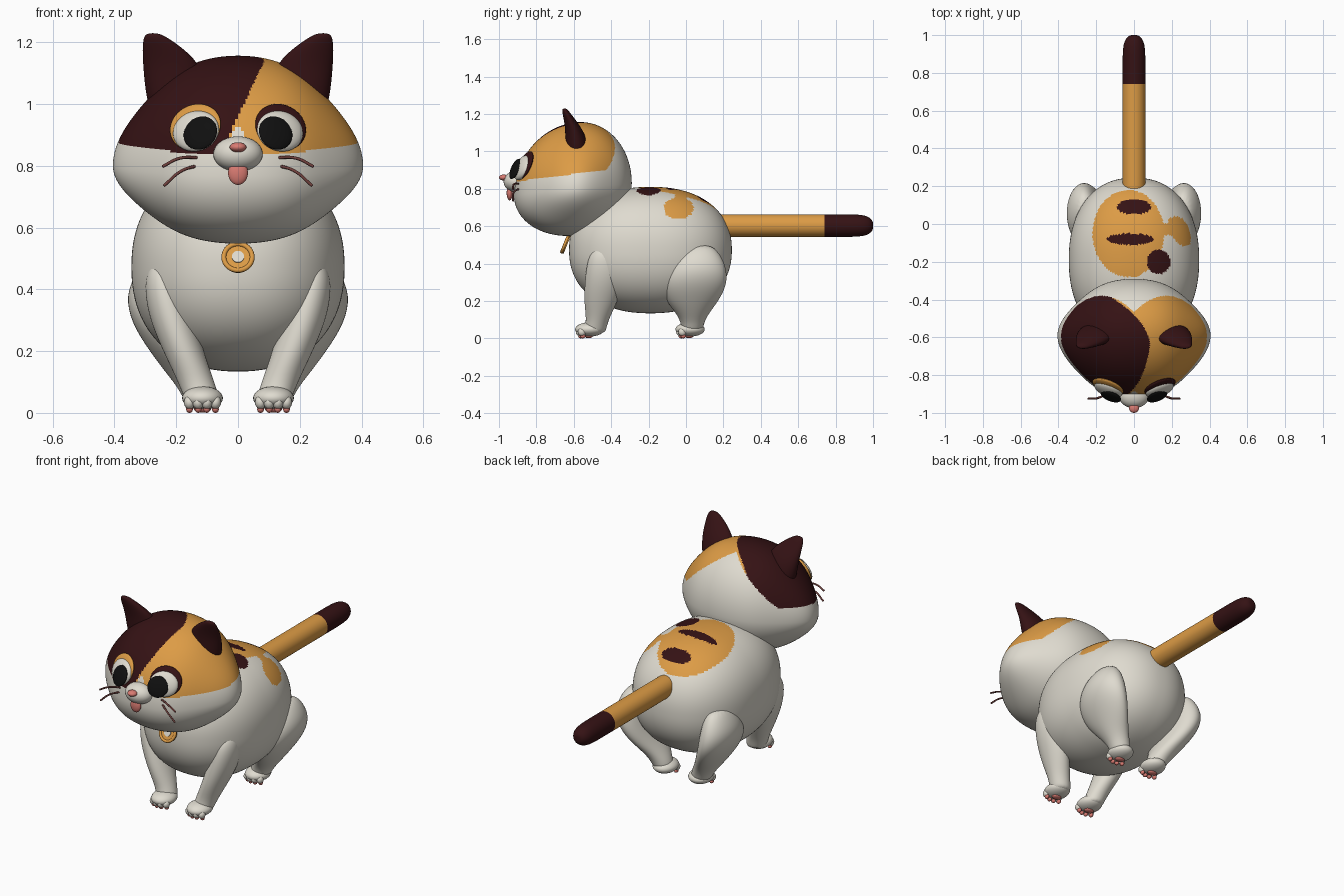
import bpy, bmesh, math
from mathutils import Vector, Matrix

cube = bpy.data.objects.get("Cube")
if cube:
    bpy.data.objects.remove(cube, do_unlink=True)


def material(name, rgb):
    m = bpy.data.materials.new(name)
    m.use_nodes = True
    m.diffuse_color = (*rgb, 1)
    node = next(n for n in m.node_tree.nodes if n.type == "BSDF_PRINCIPLED")
    node.inputs["Base Color"].default_value = (*rgb, 1)
    node.inputs["Roughness"].default_value = 0.7
    return m


WHITE = material("cream white", (0.74, 0.71, 0.63))
ORANGE = material("orange fur", (0.72, 0.33, 0.06))
DARK = material("dark brown fur", (0.035, 0.006, 0.007))
BLACK = material("pupil black", (0.005, 0.005, 0.005))
PINK = material("pink", (0.70, 0.20, 0.17))
WHISKER = material("whisker brown", (0.16, 0.05, 0.045))


def finish(name, bm, mats, rule=None):
    """Turn a bmesh into a smooth object; rule picks a slot from a face centre."""
    bmesh.ops.recalc_face_normals(bm, faces=bm.faces)
    for f in bm.faces:
        f.smooth = True
        if rule:
            f.material_index = rule(*f.calc_center_median())
    mesh = bpy.data.meshes.new(name)
    bm.to_mesh(mesh)
    bm.free()
    for m in mats:
        mesh.materials.append(m)
    obj = bpy.data.objects.new(name, mesh)
    bpy.context.collection.objects.link(obj)
    return obj


def ball(name, loc, radii, mat, normal=None, segs=32):
    """Ellipsoid whose third radius points along normal."""
    bm = bmesh.new()
    bmesh.ops.create_uvsphere(bm, u_segments=segs, v_segments=segs * 5 // 8, radius=1)
    rot = Matrix()
    if normal:
        rot = Vector(normal).to_track_quat("Z", "Y").to_matrix().to_4x4()
    bm.transform(Matrix.Translation(loc) @ rot @ Matrix.Diagonal((*radii, 1)))
    return finish(name, bm, [mat])


def shaped_sphere(name, segs, rings, shape, mats, rule):
    bm = bmesh.new()
    bmesh.ops.create_uvsphere(bm, u_segments=segs, v_segments=rings, radius=1)
    for v in bm.verts:
        v.co = shape(*v.co)
    return finish(name, bm, mats, rule)


def loft(name, stations, mats, side=1, matrix=None, rule=None, n=16):
    """Skin elliptical rings given as (x, y, z, rx, ry)."""
    bm = bmesh.new()
    rings = []
    for x, y, z, rx, ry in stations:
        rings.append([bm.verts.new((side * (x + rx * math.cos(a)), y + ry * math.sin(a), z))
                      for a in (math.tau * i / n for i in range(n))])
    for a, b in zip(rings, rings[1:]):
        for i in range(n):
            j = (i + 1) % n
            bm.faces.new((a[i], a[j], b[j], b[i]))
    bm.faces.new(rings[0])
    bm.faces.new(rings[-1])
    if matrix:
        bm.transform(matrix)
    obj = finish(name, bm, mats, rule)
    sub = obj.modifiers.new("smooth", "SUBSURF")
    sub.levels = sub.render_levels = 2
    return obj


def inside(u, v, cu, cv, ru, rv):
    return ((u - cu) / ru) ** 2 + ((v - cv) / rv) ** 2 < 1


# Body: rounded ellipsoid with fur patches on the back
def body_shape(x, y, z):
    p = 2.25
    f = (abs(x) ** p + abs(y) ** p + abs(z) ** p) ** (-1 / p)
    return (0.345 * x * f, -0.19 + 0.435 * y * f, 0.472 + 0.338 * z * f)


def body_colour(x, y, z):
    if z < 0.55:
        return 0
    if inside(x, y, 0.13, -0.2, 0.062, 0.065):
        return 2
    if inside(x, y, 0.0, 0.09, 0.09, 0.04) or inside(x, y, -0.02, -0.08, 0.125, 0.03):
        return 2
    if inside(x, y, -0.03, -0.05, 0.19, 0.23):
        return 1
    if x > 0 and inside(y, z, -0.04, 0.695, 0.08, 0.058):
        return 1
    return 1 if 0.1 < x < 0.24 and abs(y + 0.03) < 0.03 else 0


FUR = [WHITE, ORANGE, DARK]
shaped_sphere("body", 176, 120, body_shape, FUR, body_colour)


# Head: lemon shape with pointed cheeks and a two-tone cap
def head_shape(x, y, z):
    cheek = 1 - 0.4 * x * x * (1 - x * x)
    dy = y * (0.33 if y < 0 else 0.30)
    dz = z * (0.355 if z > 0 else 0.25)
    return (0.405 * x * cheek, -0.59 + dy, 0.80 + dz + 0.1 * dy)


def head_colour(x, y, z):
    if z < 0.84 + 0.13 * (y + 0.9) or y > -0.38 - 3 * (abs(x) - 0.17) ** 2:
        return 0
    if y < -0.7 and abs(x) < (0.935 - z) * 0.6:
        return 0
    if y < -0.65:
        split = 0.085 - 0.47 * max(0, 1.14 - z)
    else:
        split = 0.085 - 3 * (y + 0.65) ** 2
    return 2 if x < split else 1


shaped_sphere("head", 240, 160, head_shape, FUR, head_colour)

# Muzzle, nose and tongue
ball("muzzle", (0, -0.91, 0.838), (0.08, 0.065, 0.057), WHITE)
ball("nose", (0, -0.974, 0.86), (0.027, 0.026, 0.016), PINK)
ball("tongue", (0, -0.943, 0.777), (0.032, 0.016, 0.039), PINK)

EAR = [(0.20, -0.58, 0.95, 0.085, 0.06), (0.205, -0.585, 1.05, 0.098, 0.062),
       (0.212, -0.60, 1.12, 0.097, 0.046), (0.24, -0.625, 1.175, 0.071, 0.03),
       (0.264, -0.642, 1.21, 0.044, 0.02), (0.276, -0.65, 1.23, 0.022, 0.011)]
FRONT_LEG = [(0.245, -0.44, 0.49, 0.025, 0.035), (0.245, -0.44, 0.46, 0.05, 0.07),
             (0.238, -0.437, 0.40, 0.067, 0.095), (0.213, -0.437, 0.30, 0.075, 0.107),
             (0.173, -0.457, 0.19, 0.066, 0.09), (0.135, -0.473, 0.10, 0.06, 0.06),
             (0.118, -0.485, 0.05, 0.058, 0.06), (0.115, -0.49, 0.025, 0.05, 0.055)]
HIND_LEG = [(0.26, 0.08, 0.50, 0.03, 0.05), (0.265, 0.07, 0.46, 0.065, 0.11),
            (0.275, 0.06, 0.38, 0.092, 0.16), (0.257, 0.045, 0.29, 0.09, 0.18),
            (0.21, 0.033, 0.20, 0.078, 0.145), (0.165, 0.035, 0.13, 0.07, 0.085),
            (0.13, 0.035, 0.075, 0.06, 0.06), (0.118, 0.03, 0.025, 0.053, 0.055)]


def foot(label, side, y):
    x = side * 0.115
    ball(label + "_paw", (x, y, 0.048), (0.066, 0.078, 0.038), WHITE)
    for i in range(4):
        dx = (i - 1.5) * 0.028
        ty = y - 0.058 + abs(dx) * 0.4
        ball(f"{label}_toe_{i}", (x + dx, ty, 0.034), (0.018, 0.022, 0.022), WHITE, segs=16)
        ball(f"{label}_toe_pad_{i}", (x + dx, ty + 0.005, 0.012), (0.011, 0.014, 0.012), PINK, segs=16)
    ball(label + "_main_pad", (x, y - 0.005, 0.012), (0.028, 0.022, 0.011), PINK, segs=16)


def whisker(name, points):
    curve = bpy.data.curves.new(name, "CURVE")
    curve.dimensions = "3D"
    curve.bevel_depth = 0.005
    curve.bevel_resolution = 2
    curve.use_fill_caps = True
    spline = curve.splines.new("BEZIER")
    spline.bezier_points.add(len(points) - 1)
    for bp, co in zip(spline.bezier_points, points):
        bp.co = co
        bp.handle_left_type = bp.handle_right_type = "AUTO"
    curve.materials.append(WHISKER)
    bpy.context.collection.objects.link(bpy.data.objects.new(name, curve))


# Paired parts: ears, legs, feet, eyes and whiskers
for s, label in ((1, "left"), (-1, "right")):
    loft(label + "_ear", EAR, [DARK], s)
    loft(label + "_front_leg", FRONT_LEG, [WHITE], s)
    loft(label + "_hind_leg", HIND_LEG, [WHITE], s)
    foot(label + "_front", s, -0.515)
    foot(label + "_hind", s, 0.022)
    n = (0.33 * s, -0.86, 0.38)
    ball(label + "_eye_patch", (0.138 * s, -0.861, 0.925), (0.087, 0.081, 0.018),
         DARK if s > 0 else ORANGE, n, 48)
    ball(label + "_eyeball", (0.136 * s, -0.876, 0.912), (0.078, 0.07, 0.03), WHITE, n, 48)
    ball(label + "_pupil", (0.122 * s, -0.913, 0.906), (0.057, 0.058, 0.014), BLACK, n, 48)
    whisker(label + "_upper_whisker",
            [(0.12 * s, -0.885, 0.826), (0.19 * s, -0.92, 0.824), (0.245 * s, -0.925, 0.797)])
    whisker(label + "_lower_whisker",
            [(0.12 * s, -0.88, 0.803), (0.185 * s, -0.92, 0.782), (0.24 * s, -0.925, 0.735)])

# Tail: straight rod with a dark rounded tip
tail = [(0, -0.603, y, r, r) for y, r in
        ((0.14, 0.05), (0.17, 0.062), (0.22, 0.062), (0.5, 0.062), (0.785, 0.062), (0.80, 0.062),
         (0.93, 0.062), (0.975, 0.05), (0.998, 0.028), (1.0, 0.01))]
loft("tail", tail, [ORANGE, DARK], matrix=Matrix.Rotation(-math.pi / 2, 4, "X"),
     rule=lambda x, y, z: int(y > 0.79))

# Medallion: tilted disc with a raised rim and a plain pale centre
tilt = Vector((0, -0.93, 0.38)).to_track_quat("Z", "Y")
centre = Vector((0, -0.642, 0.502))


def disc(name, radius, depth, offset, mat):
    bm = bmesh.new()
    bmesh.ops.create_cone(bm, cap_ends=True, segments=48, radius1=radius, radius2=radius, depth=depth)
    bm.transform(Matrix.Translation(centre + tilt @ Vector((0, 0, offset))) @ tilt.to_matrix().to_4x4())
    obj = finish(name, bm, [mat])
    for p in obj.data.polygons:
        p.use_smooth = len(p.vertices) == 4
    obj.data.set_sharp_from_angle(angle=math.radians(40))


disc("medallion", 0.05, 0.014, 0, ORANGE)
disc("medallion_centre", 0.02, 0.006, 0.008, WHITE)
bpy.ops.mesh.primitive_torus_add(major_radius=0.046, minor_radius=0.008, major_segments=48,
                                 minor_segments=12, location=centre + tilt @ Vector((0, 0, 0.006)),
                                 rotation=tilt.to_euler())
rim = bpy.context.object
rim.name = "medallion_rim"
rim.data.materials.append(ORANGE)
bpy.ops.object.shade_smooth()
